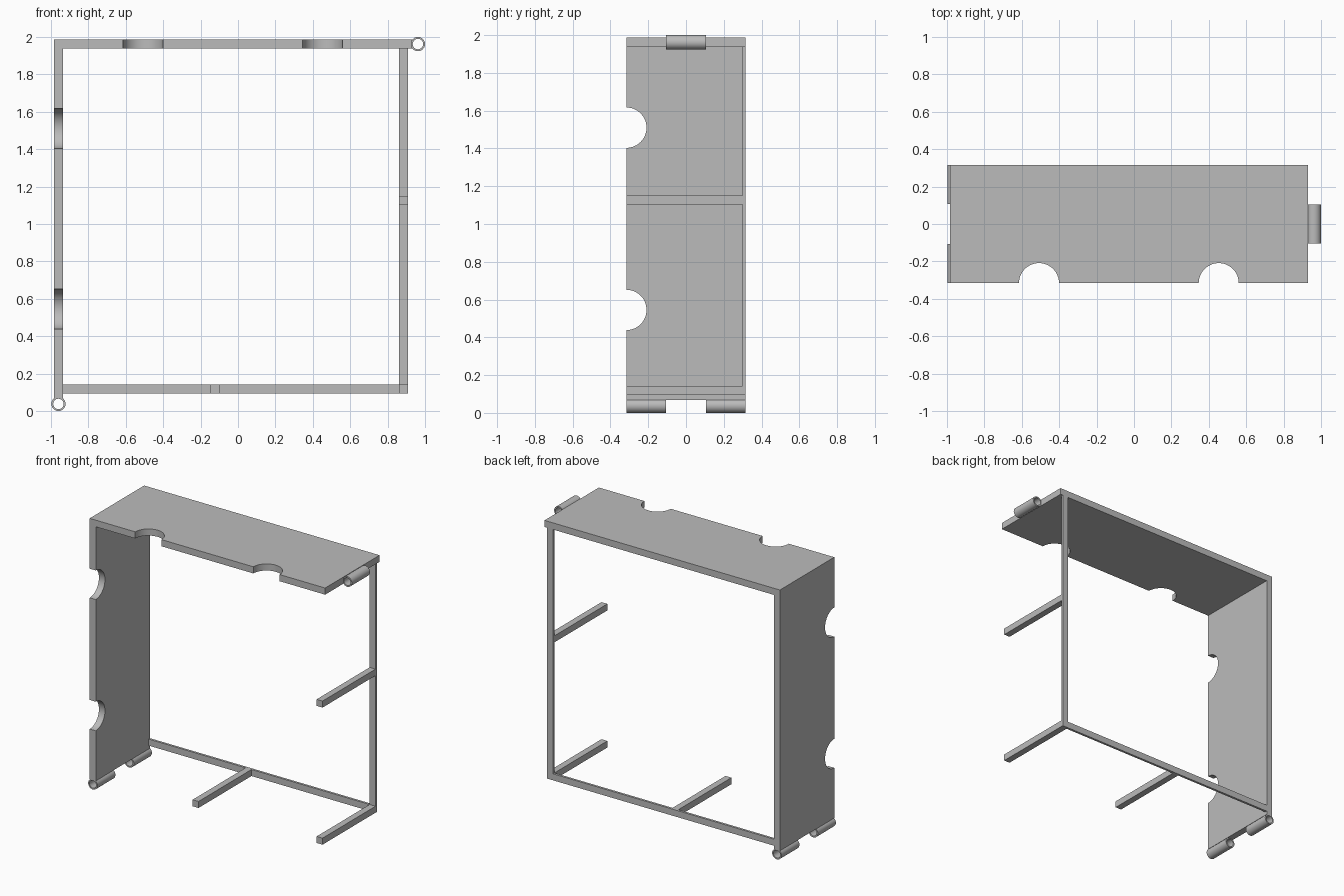
import bpy, bmesh
from math import sin, cos, pi, radians

cube = bpy.data.objects.get("Cube")
if cube:
    bpy.data.objects.remove(cube, do_unlink=True)

grey = bpy.data.materials.new("plain grey")
grey.use_nodes = True
colour = (0.5, 0.5, 0.5, 1)
grey.diffuse_color = colour
grey.node_tree.nodes["Principled BSDF"].inputs["Base Color"].default_value = colour

FRONT, BACK = -0.316, 0.316
LEFT, TOP = -0.985, 1.987          # outer faces of the two panels
THICK = 0.049
BAR = 0.048
BAR_DEPTH = 0.017
POST_X = 0.861                     # inner face of the upright bar
RAIL_Z = 0.094                     # underside of the bottom rail


def finish(bm, name, smooth=False):
    bmesh.ops.recalc_face_normals(bm, faces=bm.faces)
    mesh = bpy.data.meshes.new(name)
    bm.to_mesh(mesh)
    bm.free()
    mesh.materials.append(grey)
    obj = bpy.data.objects.new(name, mesh)
    bpy.context.collection.objects.link(obj)
    if smooth:
        bpy.ops.object.select_all(action='DESELECT')
        obj.select_set(True)
        bpy.context.view_layer.objects.active = obj
        bpy.ops.object.shade_smooth_by_angle(angle=radians(30))
    return obj


def box(name, x0, x1, y0, y1, z0, z1):
    bm = bmesh.new()
    bmesh.ops.create_cube(bm, size=1)
    for v in bm.verts:
        v.co = (x1 if v.co.x > 0 else x0,
                y1 if v.co.y > 0 else y0,
                z1 if v.co.z > 0 else z0)
    return finish(bm, name)


def panel(name, start, end, notches, place, offset, radius=0.107, steps=24):
    """Flat board with half-round notches along its front edge."""
    outline = [(start, BACK), (start, FRONT)]
    for centre in notches:
        for i in range(steps + 1):
            a = pi * (1 - i / steps)
            outline.append((centre + radius * cos(a), FRONT + radius * sin(a)))
    outline += [(end, FRONT), (end, BACK)]
    bm = bmesh.new()
    face = bm.faces.new([bm.verts.new(place(s, y, 0)) for s, y in outline])
    new = bmesh.ops.extrude_face_region(bm, geom=[face])["geom"]
    bmesh.ops.translate(bm, vec=offset,
                        verts=[g for g in new if isinstance(g, bmesh.types.BMVert)])
    return finish(bm, name, smooth=True)


def hinge(name, y0, y1, place, outer=0.038, inner=0.028, flat=-0.032, sides=32):
    """Hollow barrel, cut flat where it meets the panel edge."""
    bm = bmesh.new()
    rings = []
    for y, r in ((y0, outer), (y1, outer), (y1, inner), (y0, inner)):
        angles = [2 * pi * i / sides for i in range(sides)]
        rings.append([bm.verts.new(place(max(r * cos(a), flat), r * sin(a), y))
                      for a in angles])
    for k in range(4):
        a, b = rings[k], rings[(k + 1) % 4]
        for i in range(sides):
            j = (i + 1) % sides
            bm.faces.new((a[i], a[j], b[j], b[i]))
    return finish(bm, name, smooth=True)


# Panels
panel("top_panel", LEFT, 0.93, (-0.508, 0.453),
      lambda s, y, t: (s, y, TOP), (0, 0, -THICK))
panel("side_panel", 0.069, TOP - THICK, (0.545, 1.51),
      lambda s, y, t: (LEFT, y, s), (THICK, 0, 0))

# Hinge barrels
hinge("top_hinge", -0.105, 0.105, lambda u, w, y: (0.962 + u, y, 1.962 + w))
for label, y0, y1 in (("front", FRONT, -0.107), ("back", 0.107, BACK)):
    hinge("bottom_hinge_" + label, y0, y1,
          lambda u, w, y: (-0.96 + w, y, 0.038 - u))

# Back frame
inner_y = BACK - BAR_DEPTH
box("upright_bar", POST_X, POST_X + BAR, inner_y, BACK, RAIL_Z, TOP - THICK)
box("bottom_rail", LEFT + THICK, POST_X, inner_y, BACK, RAIL_Z, RAIL_Z + BAR)

# Arms reaching forward from the frame
for label, x, z in (("middle", POST_X, 1.102),
                    ("corner", POST_X, RAIL_Z),
                    ("bottom", -0.148, RAIL_Z)):
    box(label + "_arm", x, x + BAR, FRONT, inner_y, z, z + BAR)
